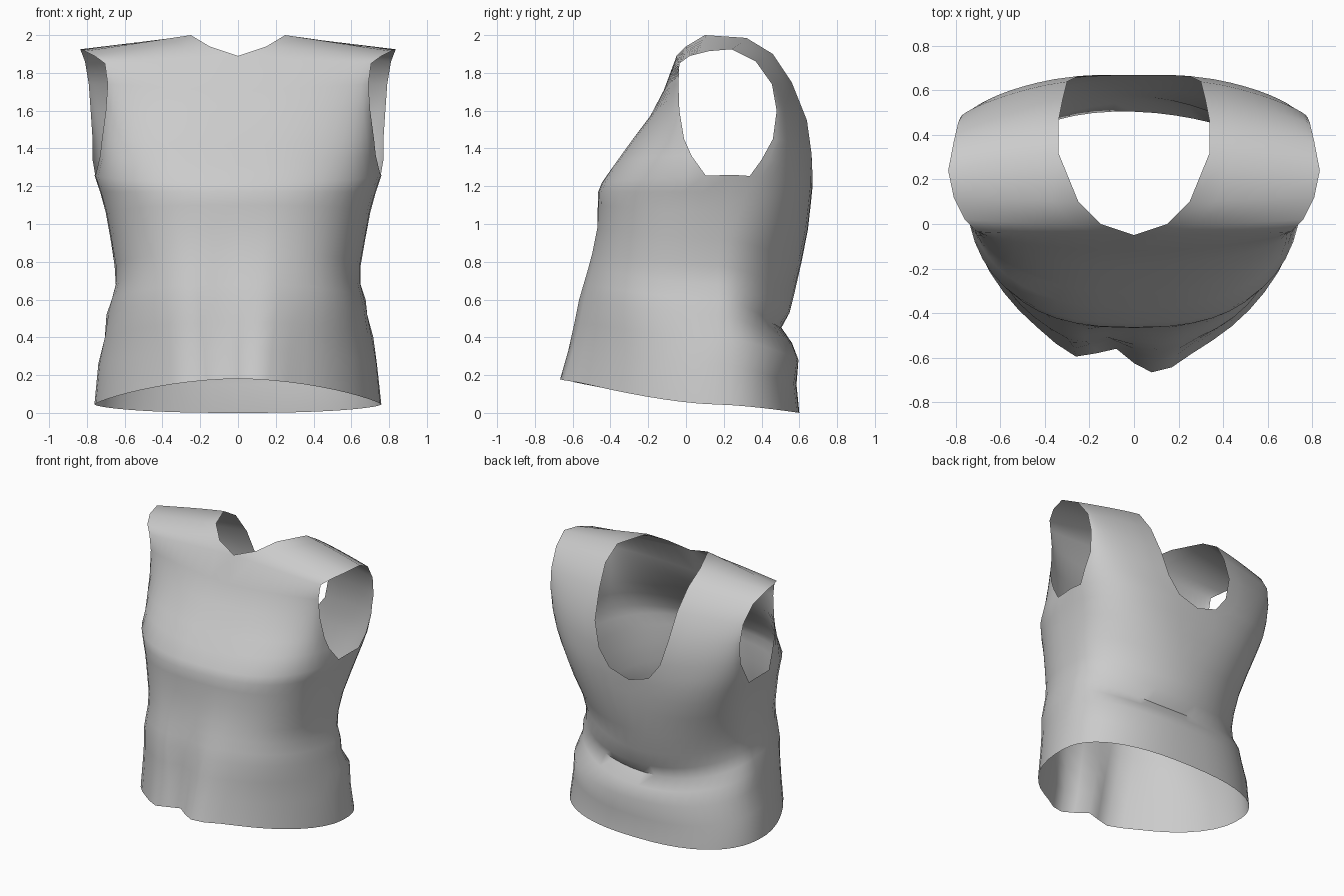
import bpy, bmesh, math

N = 24      # columns per half ring, front centre to back centre
A, B = 11, 13  # columns where the armhole starts and ends

# torso rings: z front, side, back, half width, y front, y back, y of widest point, squareness front, back
RINGS = [
    (0.18, 0.045, 0.0, 0.76, -0.64, 0.60, 0.15, 1.8, 2.4),
    (0.33, 0.26, 0.15, 0.74, -0.60, 0.58, 0.16, 1.9, 2.4),
    (0.48, 0.40, 0.28, 0.71, -0.57, 0.60, 0.17, 2.1, 2.25),
    (0.60, 0.52, 0.37, 0.69, -0.55, 0.55, 0.17, 2.3, 2.1),
    (0.68, 0.60, 0.45, 0.67, -0.53, 0.51, 0.17, 2.4, 2.1),
    (0.76, 0.68, 0.53, 0.65, -0.51, 0.55, 0.17, 2.5, 2.0),
    (0.85, 0.78, 0.64, 0.65, -0.49, 0.575, 0.17, 2.55, 2.0),
    (0.98, 0.92, 0.80, 0.675, -0.47, 0.605, 0.18, 2.6, 2.1),
    (1.10, 1.06, 0.97, 0.70, -0.467, 0.645, 0.20, 2.6, 2.4),
    (1.17, 1.17, 1.10, 0.73, -0.465, 0.66, 0.23, 2.6, 2.55),
    (1.22, 1.26, 1.20, 0.76, -0.445, 0.67, 0.25, 2.6, 2.6),
]
# shoulder rows, over the top from front to back: inner edge, armhole edge
ROWS = [
    ((0, -0.38, 1.31), (0.73, 0.03, 1.36)),
    ((0, -0.31, 1.41), (0.72, -0.01, 1.45)),
    ((0, -0.19, 1.57), (0.70, -0.035, 1.60)),
    ((0, -0.12, 1.70), (0.69, -0.04, 1.74)),
    ((0, -0.05, 1.89), (0.705, -0.035, 1.85)),
    ((0.15, 0.0, 1.94), (0.76, 0.02, 1.89)),
    ((0.25, 0.10, 2.0), (0.81, 0.12, 1.915)),
    ((0.34, 0.32, 1.985), (0.835, 0.24, 1.925)),
    ((0.34, 0.46, 1.90), (0.81, 0.37, 1.86)),
    ((0.32, 0.56, 1.75), (0.79, 0.455, 1.74)),
    ((0.30, 0.64, 1.55), (0.78, 0.48, 1.60)),
    ((0.25, 0.665, 1.37), (0.77, 0.46, 1.45)),
    ((0.16, 0.67, 1.25), (0.77, 0.40, 1.34)),
]


def ring(zf, zs, zb, w, yf, yb, cy, nf, nb):
    pts = []
    for k in range(N + 1):
        t = math.pi * k / N
        c, s = math.cos(t), max(0.0, math.sin(t))
        if k == N:
            s = 0.0
        front = c > 0
        n = nf if front else nb
        d = abs(c) ** (2 / n)
        x = w * s ** (2 / n)
        y = cy + ((yf - cy) if front else (yb - cy)) * d
        z = zs + ((zf if front else zb) - zs) * d ** 1.5
        pts.append((x, y, z))
    return pts


def blend_weights(col):
    # how x and y progress across a panel from centre to armhole
    x1, y0, y1 = col[-1][0], col[0][1], col[-1][1]
    return [(p[0] / x1, (p[1] - y0) / (y1 - y0)) for p in col]


def folds(x, y, z):
    # draped vertical folds at the front, hanging wrinkles at sides and back
    f = max(0.0, 1 - z / 1.05)
    g = lambda c, r: math.exp(-((x - c) / r) ** 2)
    if y < 0:
        y += f * (-0.05 * g(0.12, 0.11) + 0.09 * g(-0.09, 0.09) - 0.03 * g(-0.28, 0.09))
    elif z < 1.0:
        r = 0.012 * math.sin(z * 28 + 7 * y + 3 * x) * math.sin(math.pi * z) * min(1, y * 5)
        x *= 1 + r
        y += r * min(1, y * 2)
    return x, y, z


bm = bmesh.new()


def build_half(side):
    def add(p):
        return bm.verts.new(folds(side * p[0], p[1], p[2]))

    def skin(grid):
        for a, b in zip(grid, grid[1:]):
            for j in range(len(a) - 1):
                q = [a[j], a[j + 1], b[j + 1], b[j]]
                bm.faces.new(q if side > 0 else q[::-1])

    rings = [ring(*r) for r in RINGS]
    body = [[add(p) for p in r] for r in rings]
    skin(body)
    top = rings[-1]
    fw = blend_weights(top[:A + 1])
    bw = blend_weights(top[:B - 1:-1])
    panel = [body[-1][:A + 1]]
    for i, (a, b) in enumerate(ROWS):
        u = i / (len(ROWS) - 1)
        wts, power = (fw, 2.0) if u < 0.5 else (bw, 1.3)
        # panels flatten out as they rise from the chest to the straps
        flat = min(1.0, (i + 1) / 6, (len(ROWS) - i) / 4)
        row = []
        for sx, sy in wts:
            m = sy + (sx ** power - sy) * flat
            row.append(add((a[0] + (b[0] - a[0]) * sx,
                            a[1] + (b[1] - a[1]) * m,
                            a[2] + (b[2] - a[2]) * sx)))
        panel.append(row)
    panel.append(body[-1][:B - 1:-1])
    skin(panel)


for side in (1, -1):
    build_half(side)
bmesh.ops.remove_doubles(bm, verts=bm.verts, dist=0.0005)
bmesh.ops.recalc_face_normals(bm, faces=bm.faces)

# sleeveless top
mesh = bpy.data.meshes.new("sleeveless_top")
bm.to_mesh(mesh)
bm.free()
top_obj = bpy.data.objects.new("sleeveless_top", mesh)
bpy.context.collection.objects.link(top_obj)
bpy.context.view_layer.objects.active = top_obj
top_obj.select_set(True)
bpy.ops.object.shade_smooth_by_angle(angle=math.radians(60))
